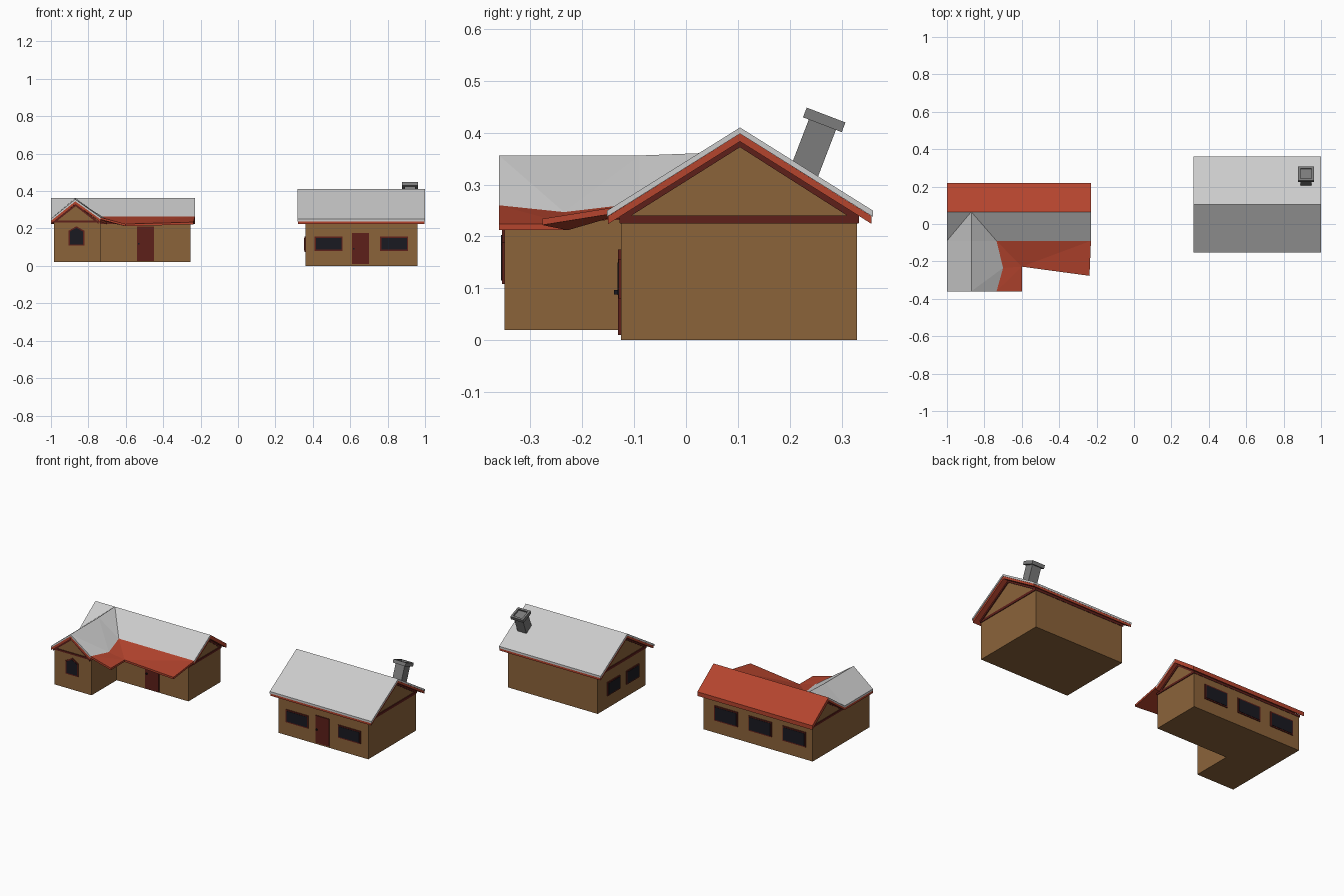
import bpy, bmesh
from math import radians
from mathutils import Matrix, Vector

if "Cube" in bpy.data.objects:
    bpy.data.objects.remove(bpy.data.objects["Cube"])


def material(name, rgb):
    m = bpy.data.materials.new(name)
    m.diffuse_color = (*rgb, 1)
    m.use_nodes = True
    m.node_tree.nodes["Principled BSDF"].inputs["Base Color"].default_value = m.diffuse_color
    return m


WALL = material("wall_brown", (0.26, 0.125, 0.042))
RED = material("roof_red", (0.46, 0.058, 0.027))
TRIM = material("trim_dark_red", (0.11, 0.014, 0.01))
GLASS = material("dark_glass", (0.01, 0.01, 0.015))
STONE = material("chimney_grey", (0.2, 0.2, 0.2))


def make(name, verts, faces, mat=None):
    me = bpy.data.meshes.new(name)
    bm = bmesh.new()
    vs = [bm.verts.new(v) for v in verts]
    for f in faces:
        bm.faces.new([vs[i] for i in f])
    bmesh.ops.recalc_face_normals(bm, faces=bm.faces)
    bm.to_mesh(me)
    bm.free()
    ob = bpy.data.objects.new(name, me)
    bpy.context.collection.objects.link(ob)
    if mat:
        me.materials.append(mat)
    return ob


def prism(name, profile, lo, hi, axis, mat=None):
    """Extrude a 2D profile (horizontal, z) along the x or y axis."""
    def at(p, d):
        return (d, p[0], p[1]) if axis == "x" else (p[0], d, p[1])
    n = len(profile)
    verts = [at(p, lo) for p in profile] + [at(p, hi) for p in profile]
    faces = [range(n), range(n, 2 * n)]
    faces += [(i, (i + 1) % n, n + (i + 1) % n, n + i) for i in range(n)]
    return make(name, verts, faces, mat)


def box(name, x, y, z, mat=None):
    return prism(name, [(x[0], z[0]), (x[1], z[0]), (x[1], z[1]), (x[0], z[1])],
                 y[0], y[1], "y", mat)


def slab(name, verts, faces, drop, thick, mat=None):
    """Roof sheet with vertical thickness, lowered by drop."""
    n = len(verts)
    top = [(x, y, z - drop) for x, y, z in verts]
    low = [(x, y, z - thick) for x, y, z in top]
    edges = [(f[i], f[(i + 1) % len(f)]) for f in faces for i in range(len(f))]
    rim = [e for e in edges if e not in [(b, a) for a, b in edges]]
    allf = list(faces) + [[i + n for i in reversed(f)] for f in faces]
    allf += [(b, a, a + n, b + n) for a, b in rim]
    return make(name, top + low, allf, mat)


def chevron(name, a, mid, b, eave, ridge, t, lo, hi, axis, mat=None):
    pts = [(a, eave), (mid, ridge), (b, eave)]
    return prism(name, pts + [(p, z - t) for p, z in reversed(pts)], lo, hi, axis, mat)


def window(name, u, z, wall, axis):
    """Framed rectangular window; u is the span along the wall."""
    for part, m, d, mat in (("frame", 0, .005, TRIM), ("glass", .007, .007, GLASS)):
        a, b = (u[0] + m, u[1] - m), (wall - d, wall + d)
        x, y = (b, a) if axis == "x" else (a, b)
        box(f"{name}_{part}", x, y, (z[0] + m, z[1] - m), mat)


def door(name, x, z, wall):
    box(name, x, (wall - .006, wall + .004), z, TRIM)
    k, h = x[0] + .01, (z[0] + z[1]) / 2
    box(name + "_knob", (k - .004, k + .004), (wall - .014, wall), (h - .004, h + .004), GLASS)


# ---- Right house: walls, gable trim, layered roof
prism("right_house_walls", [(-.125, 0), (.33, 0), (.33, .232), (.103, .378), (-.125, .232)],
      .36, .96, "x", WALL)
box("right_house_belt", (.356, .964), (-.127, .332), (.225, .24), TRIM)
chevron("right_house_rake_trim", -.128, .104, .333, .24, .386, .014, .354, .966, "x", TRIM)
chevron("right_house_roof_under", -.15, .104, .358, .239, .398, .015, .321, .997, "x", RED)
chevron("right_house_roof_top", -.152, .104, .36, .25, .41, .012, .319, 1.0, "x")

# Right house openings
door("right_house_door", (.61, .70), (.01, .175), -.125)
for i, u in enumerate([(.41, .56), (.76, .91)]):
    window(f"right_house_front_window_{i}", u, (.08, .157), -.125, "y")
for i, u in enumerate([(-.06, .06), (.12, .24)]):
    window(f"right_house_side_window_{i}", u, (.075, .157), .36, "x")

# Leaning chimney with a recessed cap
place = Matrix.Translation((.92, .227, .322)) @ Matrix.Rotation(radians(-21), 4, "X")
shaft = box("chimney_shaft", (-.03, .03), (-.028, .028), (-.03, .11), STONE)
cap = box("chimney_cap", (-.042, .042), (-.04, .04), (.1, .12), STONE)
bm = bmesh.new()
bm.from_mesh(cap.data)
top = max(bm.faces, key=lambda f: f.calc_center_median().z)
bmesh.ops.inset_region(bm, faces=[top], thickness=.017)
hole = bmesh.ops.extrude_discrete_faces(bm, faces=[top])["faces"][0]
bmesh.ops.translate(bm, verts=hole.verts, vec=Vector((0, 0, -.009)))
bm.to_mesh(cap.data)
bm.free()
for ob in (shaft, cap):
    ob.matrix_world = place

# ---- Left house: main block and front wing
prism("left_house_main_walls", [(-.11, .02), (.195, .02), (.195, .238), (.065, .33), (-.11, .225)],
      -.985, -.255, "x", WALL)
prism("left_house_wing_walls", [(-.985, .02), (-.735, .02), (-.735, .235), (-.87, .328), (-.985, .235)],
      -.35, -.1, "y", WALL)
box("left_house_main_belt", (-.989, -.251), (-.112, .197), (.225, .238), TRIM)
box("left_house_wing_belt", (-.987, -.733), (-.354, -.1), (.232, .243), TRIM)
chevron("left_house_main_rake_trim", -.09, .065, .2, .237, .337, .013, -.989, -.251, "x", TRIM)
chevron("left_house_wing_rake_trim", -.99, -.868, -.745, .236, .332, .013, -.354, -.1, "y", TRIM)

# Grey front slope merged with the wing roof, over a red underlay
verts = [(x, .065, .362) for x in (-1, -.87, -.735, -.23)]
verts += [(-1, -.09, .252), (-.87, -.09, .356), (-.735, -.09, .264), (-.23, -.09, .264),
          (-1, -.36, .252), (-.87, -.36, .356), (-.735, -.36, .26), (-.70, -.235, .247)]
faces = [(0, 4, 1), (1, 4, 5), (1, 5, 6), (1, 6, 2), (2, 6, 7, 3),
         (4, 8, 9, 5), (5, 9, 11), (5, 11, 6), (9, 10, 11)]
slab("left_house_front_roof", verts, faces, 0, .011)
slab("left_house_front_roof_under", verts, faces, .011, .014, RED)

# Red back slope
slab("left_house_back_roof", [(-1, .065, .362), (-.23, .065, .362), (-.23, .22, .25), (-1, .22, .25)],
     [(0, 1, 2, 3)], 0, .025, RED)

# Red porch roof wrapping the inner corner
porch = [(-.735, -.36, .26), (-.70, -.235, .247), (-.735, -.09, .264), (-.23, -.09, .264),
         (-.238, -.277, .234), (-.6, -.228, .224), (-.6, -.36, .224)]
slab("porch_roof", porch, [(0, 6, 5), (0, 5, 1), (1, 5, 2), (2, 5, 3), (5, 4, 3)], 0, .012, RED)

# Left house openings
door("left_house_door", (-.54, -.45), (.025, .21), -.11)
for i in range(3):
    x0 = -.94 + .228 * i
    window(f"left_house_back_window_{i}", (x0, x0 + .155), (.095, .185), .195, "y")
for part, w, lo, sh, hi, d, mat in (("frame", .042, .108, .188, .212, .005, TRIM),
                                    ("glass", .035, .115, .184, .203, .007, GLASS)):
    c = -.864
    prism(f"wing_window_{part}", [(c - w, lo), (c + w, lo), (c + w, sh), (c, hi), (c - w, sh)],
          -.35 - d, -.35 + d, "y", mat)
